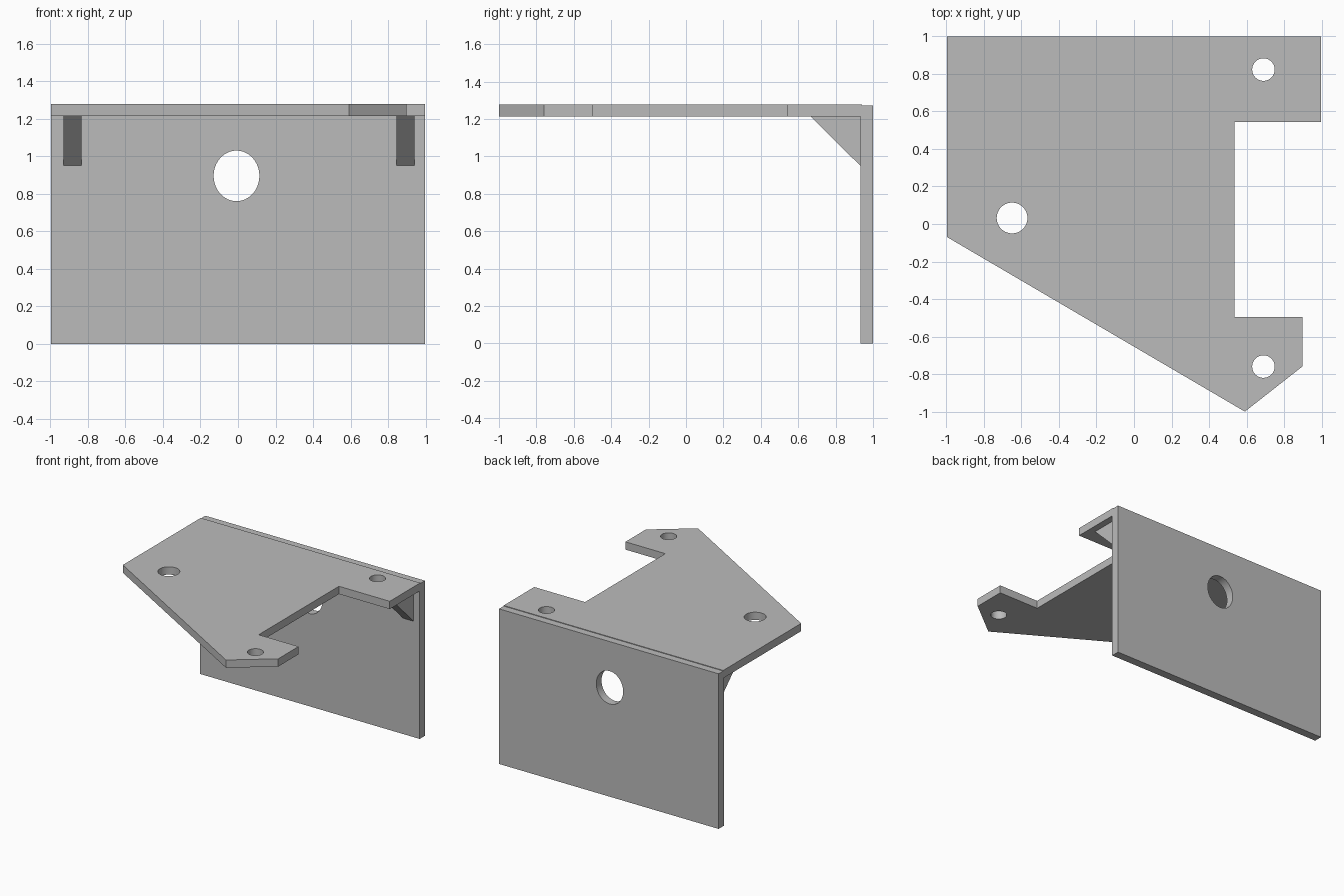
import bpy, bmesh
from math import pi, cos, sin, radians
from mathutils import Matrix, Euler

if "Cube" in bpy.data.objects:
    bpy.data.objects.remove(bpy.data.objects["Cube"])

# Single plain grey
grey = bpy.data.materials.new("plain grey")
grey.use_nodes = True
color = (0.5, 0.5, 0.5, 1)
grey.diffuse_color = color
grey.node_tree.nodes["Principled BSDF"].inputs["Base Color"].default_value = color


def ellipse(cx, cy, rx, ry, n=48):
    return [(cx + rx * cos(2 * pi * i / n), cy + ry * sin(2 * pi * i / n)) for i in range(n)]


def sheet(name, loops, thickness, location, rotation=(0, 0, 0)):
    """Extrude an outline with holes, centred on its own plane."""
    curve = bpy.data.curves.new(name, 'CURVE')
    curve.dimensions = '2D'
    curve.fill_mode = 'BOTH'
    curve.extrude = thickness / 2
    for loop in loops:
        spline = curve.splines.new('POLY')
        spline.points.add(len(loop) - 1)
        for point, (x, y) in zip(spline.points, loop):
            point.co = (x, y, 0, 1)
        spline.use_cyclic_u = True
    helper = bpy.data.objects.new(name + "_outline", curve)
    bpy.context.collection.objects.link(helper)
    graph = bpy.context.evaluated_depsgraph_get()
    mesh = bpy.data.meshes.new_from_object(helper.evaluated_get(graph))
    bpy.data.objects.remove(helper)

    # Weld caps to rims and orient the faces outward
    bm = bmesh.new()
    bm.from_mesh(mesh)
    bmesh.ops.remove_doubles(bm, verts=bm.verts, dist=0.0002)
    bmesh.ops.recalc_face_normals(bm, faces=bm.faces)
    bm.to_mesh(mesh)
    bm.free()
    turn = Euler([radians(a) for a in rotation]).to_matrix().to_4x4()
    mesh.transform(Matrix.Translation(location) @ turn)
    mesh.materials.clear()
    mesh.materials.append(grey)
    obj = bpy.data.objects.new(name, mesh)
    bpy.context.collection.objects.link(obj)
    bpy.ops.object.select_all(action='DESELECT')
    obj.select_set(True)
    bpy.context.view_layer.objects.active = obj
    bpy.ops.object.shade_smooth_by_angle(angle=radians(30))
    return obj


side, top, under = 0.996, 1.277, 1.213
wall_front, wall_top = 0.932, 1.272

# Horizontal plate with notch and three screw holes
outline = [(-side, 0.94), (side, 0.94), (side, 0.544), (0.535, 0.544), (0.535, -0.496),
           (0.897, -0.496), (0.897, -0.76), (0.591, -1), (-side, -0.07)]
holes = [ellipse(0.69, 0.823, 0.06, 0.06), ellipse(-0.65, 0.032, 0.082, 0.082),
         ellipse(0.69, -0.76, 0.06, 0.06)]
sheet("top_plate", [outline] + holes, top - under, (0, 0, (top + under) / 2))

# Upright back wall with an oval opening
wall = [(-side, 0), (side, 0), (side, wall_top), (-side, wall_top)]
sheet("back_wall", [wall, ellipse(-0.008, 0.895, 0.122, 0.135)], 1 - wall_front,
      (0, (1 + wall_front) / 2, 0), (90, 0, 0))

# Triangular braces under the plate
brace = [(0.666, under), (wall_front, under), (wall_front, 0.95)]
for name, x in (("right_brace", -0.882), ("left_brace", 0.893)):
    sheet(name, [brace], 0.097, (x, 0, 0), (90, 0, 90))
